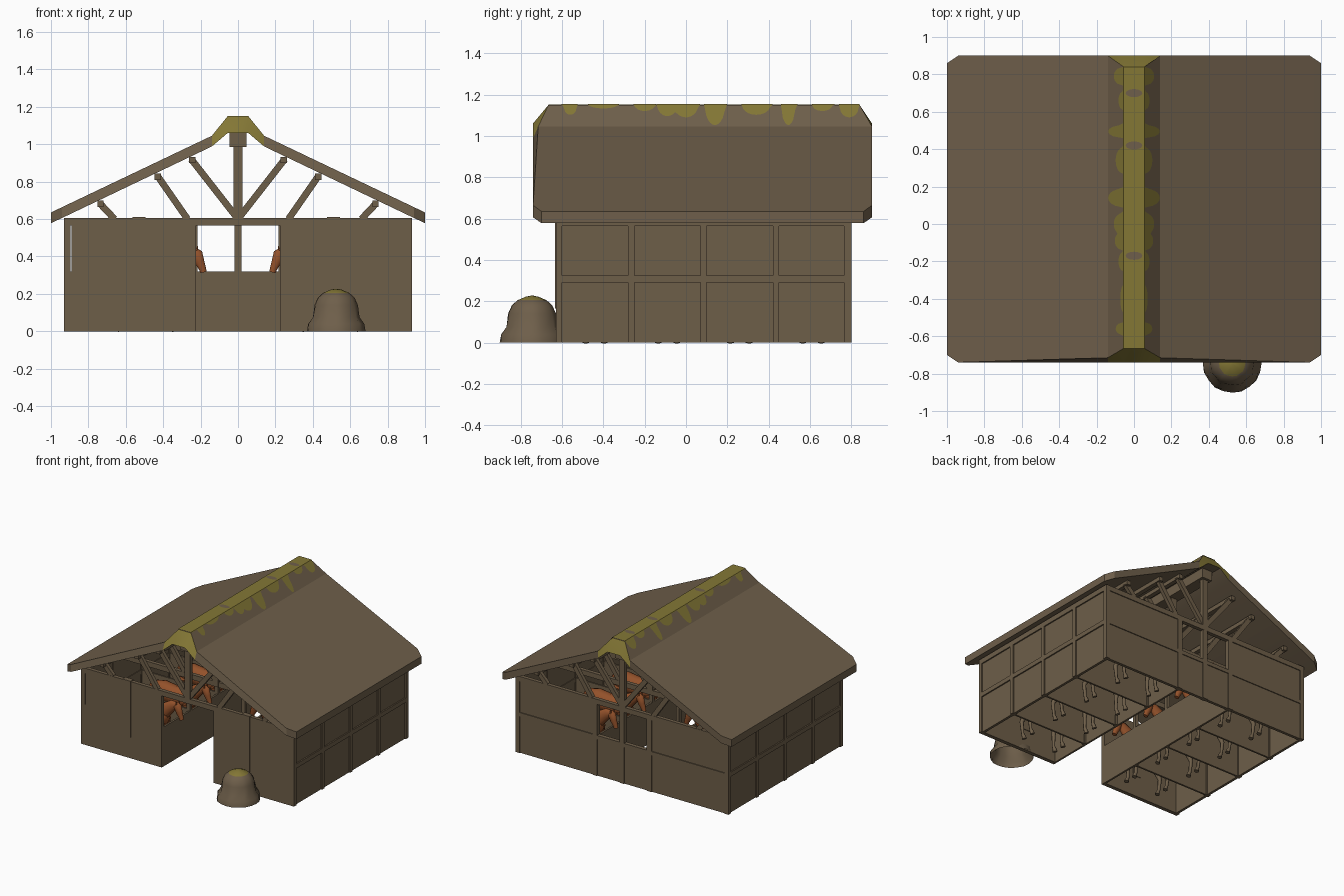
import bpy, bmesh, math
from mathutils import Matrix, Vector

default_cube = bpy.data.objects.get("Cube")
if default_cube:
    bpy.data.objects.remove(default_cube)


def material(name, red, green, blue):
    mat = bpy.data.materials.new(name)
    mat.use_nodes = True
    mat.diffuse_color = (red, green, blue, 1)
    shader = next(n for n in mat.node_tree.nodes if n.type == 'BSDF_PRINCIPLED')
    shader.inputs["Base Color"].default_value = (red, green, blue, 1)
    return mat


timber = material("weathered timber", .155, .112, .066)
thatch = material("old thatch", .157, .114, .069)
moss = material("golden moss", .23, .185, .036)
chestnut = material("chestnut coat", .30, .085, .024)


def finish(name, bm, mats, smooth=None, recalc=True):
    """Turn a bmesh into a named object."""
    if recalc:
        bmesh.ops.recalc_face_normals(bm, faces=bm.faces)
    mesh = bpy.data.meshes.new(name)
    bm.to_mesh(mesh)
    bm.free()
    for mat in mats:
        mesh.materials.append(mat)
    obj = bpy.data.objects.new(name, mesh)
    bpy.context.collection.objects.link(obj)
    if smooth:
        bpy.ops.object.select_all(action='DESELECT')
        obj.select_set(True)
        bpy.context.view_layer.objects.active = obj
        bpy.ops.object.shade_smooth_by_angle(angle=math.radians(smooth))
    return obj


def add_box(bm, xs, ys, zs):
    size = [b - a for a, b in (xs, ys, zs)]
    centre = [(a + b) / 2 for a, b in (xs, ys, zs)]
    bmesh.ops.create_cube(bm, size=1, matrix=Matrix.Translation(centre) @ Matrix.Diagonal((*size, 1)))


def add_strut(bm, start, end, y, width, depth):
    """Slanted square beam between two (x, z) points."""
    dx, dz = end[0] - start[0], end[1] - start[1]
    place = Matrix.Translation(((start[0] + end[0]) / 2, y, (start[1] + end[1]) / 2))
    turn = Matrix.Rotation(-math.atan2(dz, dx), 4, 'Y')
    bmesh.ops.create_cube(bm, size=1, matrix=place @ turn @ Matrix.Diagonal((math.hypot(dx, dz), depth, width, 1)))


def add_tube(bm, path, sides=8, flat=1.0):
    """Loft rings along (x, y, z, radius) points that stay in one vertical plane."""
    rings = []
    points = [Vector(p[:3]) for p in path]
    for i, p in enumerate(path):
        along = (points[min(i + 1, len(points) - 1)] - points[max(i - 1, 0)]).normalized()
        side = Vector((0, 1, 0))
        up = along.cross(side).normalized()
        rings.append([bm.verts.new(points[i] + p[3] * (side * math.cos(a) * flat + up * math.sin(a)))
                      for a in (math.tau * k / sides for k in range(sides))])
    for low, high in zip(rings, rings[1:]):
        for k in range(sides):
            n = (k + 1) % sides
            bm.faces.new((low[k], low[n], high[n], high[k]))
    bm.faces.new(rings[0])
    bm.faces.new(rings[-1])


WALL, FRONT, BACK = .93, -.63, .80
DOOR, SILL, TIE, TOP = .225, .32, .565, .605
bays = [FRONT + .015 + i * .35 for i in range(5)]

# Side walls: recessed panels, posts and rails
for side, sign in (("left", 1), ("right", -1)):
    bm = bmesh.new()
    add_box(bm, (sign * .90, sign * .92), (FRONT + .005, BACK - .005), (0, TIE))
    finish(side + "_wall_panels", bm, [timber])
    bm = bmesh.new()
    outer = (sign * .895, sign * WALL)
    for y in bays:
        add_box(bm, outer, (y - .015, y + .015), (0, TIE))
    add_box(bm, outer, (FRONT, BACK), (.29, .325))
    add_box(bm, outer, (FRONT, BACK), (TIE, TOP))
    finish(side + "_wall_frame", bm, [timber])

# Front wall: two solid halves beside the open doorway
bm = bmesh.new()
front = (FRONT, FRONT + .03)
add_box(bm, (-WALL, -DOOR), front, (0, SILL))
add_box(bm, (-.89, -DOOR), front, (SILL, TIE))
add_box(bm, (DOOR, WALL), front, (0, TIE))
finish("front_wall", bm, [timber])
bm = bmesh.new()
for x in (-.53, .51):
    add_box(bm, (x - .035, x + .035), (FRONT - .005, FRONT + .035), (.165, TOP + .005))
finish("front_wall_posts", bm, [timber])

# Back wall: low centre with two window openings
bm = bmesh.new()
back = (BACK - .03, BACK - .007)
add_box(bm, (-WALL, WALL), back, (0, SILL))
add_box(bm, (-.89, -DOOR), back, (SILL, TIE))
add_box(bm, (DOOR, WALL), back, (SILL, TIE))
finish("back_wall", bm, [timber])
bm = bmesh.new()
for x in (-DOOR - .012, 0, DOOR + .012):
    add_box(bm, (x - .02, x + .02), (BACK - .035, BACK), (0, TIE))
for sign in (-1, 1):
    add_box(bm, (sign * .90, sign * WALL), (BACK - .035, BACK), (0, TIE))
add_box(bm, (-WALL, WALL), (BACK - .032, BACK), (SILL - .03, SILL))
finish("back_wall_frame", bm, [timber])

# Stall partitions, aisle walls and aisle posts
bm = bmesh.new()
for sign in (-1, 1):
    add_box(bm, (sign * DOOR, sign * (DOOR + .015)), (FRONT, BACK - .01), (0, SILL - .01))
    for y in bays[1:-1]:
        add_box(bm, (sign * DOOR, sign * .91), (y - .007, y + .007), (0, SILL))
    for y in bays:
        add_box(bm, (sign * DOOR, sign * (DOOR + .03)), (y - .014, y + .014), (0, TIE))
finish("stall_partitions", bm, [timber])

# Roof trusses
bm = bmesh.new()
for y in bays:
    add_box(bm, (-WALL, WALL), (y - .015, y + .015), (TIE, TOP))
    add_box(bm, (-.024, .024), (y - .016, y + .016), (TIE, 1.03))
    for sign in (-1, 1):
        for foot, head in (((.0, .60), (.25, .92)), ((.27, .60), (.43, .83)), ((.66, .60), (.74, .685))):
            add_strut(bm, (sign * foot[0], foot[1]), (sign * head[0], head[1]), y, .036, .028)
finish("roof_trusses", bm, [timber])

# Purlins and ridge beam
bm = bmesh.new()
long = (FRONT - .02, BACK + .02)
add_box(bm, (-.045, .045), long, (.985, 1.06))
for sign in (-1, 1):
    for x, z in ((.245, .915), (.43, .825), (.735, .68)):
        add_box(bm, (sign * x - .017, sign * x + .017), long, (z - .015, z + .018))
finish("purlins", bm, [timber])

# Roof slab with clipped corners and hipped ridge ends: x, z, front y, back y
upper = [(1, .635, -.70, .86), (.94, .664, -.74, .90), (.14, 1.045, -.715, .90), (.055, 1.15, -.665, .84)]
under = [(1, .578, -.70, .86), (.94, .606, -.74, .90), (.14, .988, -.74, .90), (.055, 1.06, -.74, .90)]
bm = bmesh.new()


def edge_verts(profile, end):
    full = [(-p[0], p[end], p[1]) for p in profile] + [(p[0], p[end], p[1]) for p in reversed(profile)]
    return [bm.verts.new(co) for co in full]


loops = [edge_verts(upper, 2), edge_verts(upper, 3), edge_verts(under, 3), edge_verts(under, 2)]
for a, b in zip(loops, loops[1:] + loops[:1]):
    for i in range(len(a) - 1):
        bm.faces.new((a[i], a[i + 1], b[i + 1], b[i]))
for i in (0, -1):
    bm.faces.new([loop[i] for loop in loops])
bm.normal_update()
for f in bm.faces:
    c = f.calc_center_median()
    f.material_index = int(abs(c.x) < .12 and (c.y < -.6 or c.y > .8))
finish("roof", bm, [thatch, moss], smooth=20)

# Moss along the ridge: centre y, half length, extra reach down the slopes
patches = [(.79, .05, .05), (.66, .05, .025), (.495, .035, .08), (.34, .07, .04), (.14, .05, .08),
           (.0, .06, .05), (-.09, .05, .045), (-.2, .05, .025), (-.4, .07, .015), (-.56, .035, .04)]
bm = bmesh.new()
rows = []
count = 150
for i in range(count + 1):
    y = -.665 + 1.505 * i / count
    reach = .058 + max(a * math.sqrt(max(0, 1 - ((y - c) / w) ** 2)) for c, w, a in patches)
    drop = (reach - .055) * 1.235
    rows.append([bm.verts.new(co) for co in ((-reach, y, 1.155 - drop), (-.055, y, 1.155),
                                             (.055, y, 1.155), (reach, y, 1.155 - drop))])
for a, b in zip(rows, rows[1:]):
    for k in range(3):
        bm.faces.new((a[k], a[k + 1], b[k + 1], b[k]))
finish("ridge_moss", bm, [moss], recalc=False)

# Bare thatch spots inside the moss
bm = bmesh.new()
for y in (.70, .42, -.17):
    bmesh.ops.create_circle(bm, cap_ends=True, segments=12, radius=1,
                            matrix=Matrix.Translation((0, y, 1.157)) @ Matrix.Diagonal((.045, .022, 1, 1)))
finish("bare_spots", bm, [thatch], recalc=False)

# Haystack with a sunlit golden crown
bm = bmesh.new()
sides = 20
rings = []
for radius, z in ((.157, 0), (.15, .04), (.125, .075), (.116, .14), (.098, .18), (.07, .205), (.03, .222), (.004, .227)):
    ripple = .007 if .03 < z < .1 else .002
    rings.append([bm.verts.new((.525 + (radius + ripple * math.sin(k * 2.5)) * math.cos(math.tau * k / sides),
                                -.745 + (radius + ripple * math.sin(k * 2.5)) * math.sin(math.tau * k / sides), z))
                  for k in range(sides)])
for low, high in zip(rings, rings[1:]):
    for k in range(sides):
        n = (k + 1) % sides
        face = bm.faces.new((low[k], low[n], high[n], high[k]))
        face.material_index = int(low[k].co.z > .2)
bm.faces.new(rings[-1]).material_index = 1
finish("haystack", bm, [thatch, moss], smooth=50, recalc=False)

# Horse facing the aisle, built once and shared
bm = bmesh.new()
add_tube(bm, [(.68, 0, .31, .02), (.66, 0, .31, .06), (.59, 0, .305, .08), (.48, 0, .295, .075),
              (.38, 0, .30, .08), (.32, 0, .31, .06), (.30, 0, .31, .025)], 12, .85)
add_tube(bm, [(.36, 0, .33, .065), (.31, 0, .37, .052), (.26, 0, .41, .04), (.225, 0, .42, .025)], 10, .65)
add_tube(bm, [(.235, 0, .435, .018), (.22, 0, .415, .032), (.205, 0, .37, .027),
              (.19, 0, .335, .02), (.184, 0, .315, .018)], 10, .8)
add_tube(bm, [(.685, 0, .34, .012), (.71, 0, .28, .02), (.715, 0, .18, .008)])
for y in (-.018, .018):
    add_tube(bm, [(.222, y, .43, .009), (.215, y, .455, .002)], 6)
for y in (-.045, .045):
    add_tube(bm, [(.35, y, .28, .035), (.345, y, .2, .022), (.35, y, .12, .014),
                  (.35, y, .04, .011), (.34, y, .02, .015), (.335, y, 0, .018)])
    add_tube(bm, [(.61, y, .28, .045), (.615, y, .2, .028), (.65, y, .13, .015),
                  (.64, y, .04, .011), (.63, y, .02, .015), (.625, y, 0, .018)])
for f in bm.faces:
    f.material_index = int(f.calc_center_median().z < .17)
horse = finish("left_horse", bm, [chestnut, timber], smooth=50)
for i, (a, b) in enumerate(zip(bays, bays[1:])):
    for name, turn in (("left_horse", 0), ("right_horse", math.pi)):
        copy = horse if i == 0 and turn == 0 else bpy.data.objects.new(name, horse.data)
        if copy is not horse:
            bpy.context.collection.objects.link(copy)
        copy.location.y = (a + b) / 2
        copy.rotation_euler.z = turn
